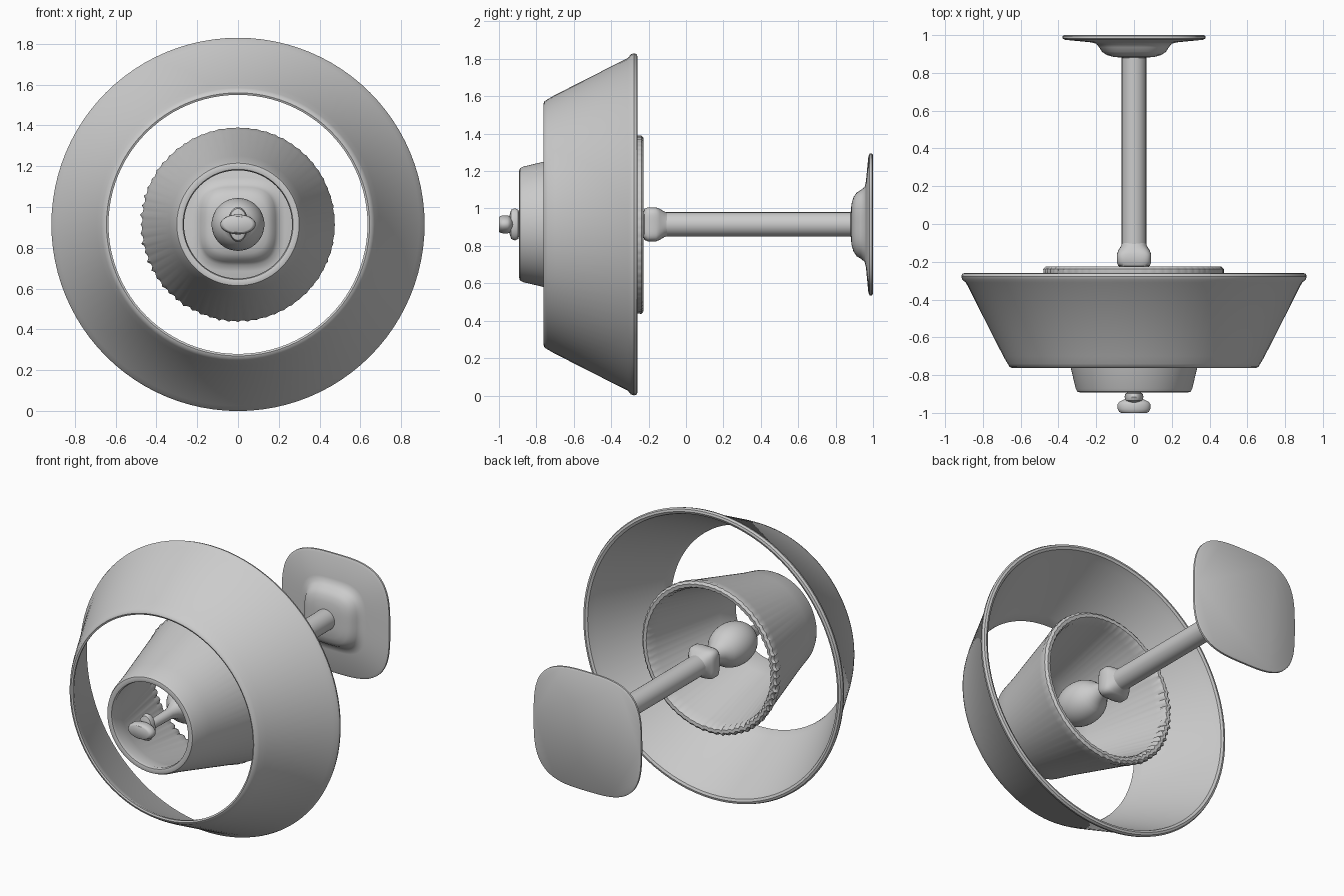
import bpy, bmesh, math, random

if "Cube" in bpy.data.objects:
    bpy.data.objects.remove(bpy.data.objects["Cube"])

CZ = 0.915  # height of the shared axis, which runs along y
random.seed(4)


def loft(name, profile, n=2.0, closed=False, seg=96, sx=1.0, sz=1.0, ripple=None):
    """Sweep (y, radius) points around the axis; n > 2 squares the section off."""
    bm = bmesh.new()
    rings = []
    for p in profile:
        y, r = p[0], p[1]
        e = p[2] if len(p) > 2 else n
        ring = []
        for i in range(seg):
            a = 2 * math.pi * i / seg
            c, s = math.cos(a), math.sin(a)
            k = r / (abs(c) ** e + abs(s) ** e) ** (1 / e)
            if ripple:
                k += ripple(i, a, y)
            ring.append(bm.verts.new((k * c * sx, y, CZ + k * s * sz)))
        rings.append(ring)
    pairs = list(zip(rings, rings[1:]))
    if closed:
        pairs.append((rings[-1], rings[0]))
    for a, b in pairs:
        for i in range(seg):
            j = (i + 1) % seg
            bm.faces.new((a[i], a[j], b[j], b[i]))
    if not closed:
        bm.faces.new(rings[0])
        bm.faces.new(rings[-1])
    bmesh.ops.recalc_face_normals(bm, faces=bm.faces)
    me = bpy.data.meshes.new(name)
    bm.to_mesh(me)
    bm.free()
    ob = bpy.data.objects.new(name, me)
    bpy.context.collection.objects.link(ob)
    bpy.ops.object.select_all(action='DESELECT')
    ob.select_set(True)
    bpy.context.view_layer.objects.active = ob
    bpy.ops.object.shade_smooth_by_angle(angle=math.radians(40))
    return ob


# Large flared outer shade, open at both ends
loft("outer_shade", [
    (-0.762, 0.645), (-0.757, 0.658), (-0.74, 0.669), (-0.70, 0.692),
    (-0.31, 0.890), (-0.295, 0.909), (-0.278, 0.915), (-0.263, 0.909),
    (-0.259, 0.895), (-0.266, 0.880), (-0.31, 0.862), (-0.70, 0.660),
    (-0.74, 0.638), (-0.757, 0.635)], closed=True)

# Small inner shade with a crinkled back rim, strongest on one side
jitter = [random.uniform(-0.5, 0.5) for _ in range(192)]


def crinkle(i, a, y):
    rim = max(0.0, min(1.0, (y + 0.30) / 0.05))
    side = 0.3 + 0.7 * max(0.0, math.cos(a - math.radians(205)))
    return 0.007 * rim * side * (math.cos(64 * a) + jitter[i])


loft("inner_shade", [
    (-0.892, 0.285), (-0.888, 0.300), (-0.87, 0.309), (-0.76, 0.335),
    (-0.30, 0.461), (-0.26, 0.474), (-0.238, 0.474), (-0.226, 0.460),
    (-0.228, 0.440), (-0.25, 0.428), (-0.30, 0.418), (-0.76, 0.292),
    (-0.87, 0.265), (-0.888, 0.270)], closed=True, seg=192, ripple=crinkle)

# Rounded-square wall plate with raised boss
loft("wall_plate", [
    (1.0, 0.370), (0.994, 0.379), (0.982, 0.379), (0.975, 0.365),
    (0.962, 0.23), (0.955, 0.200), (0.935, 0.184), (0.912, 0.170),
    (0.895, 0.145), (0.885, 0.110), (0.880, 0.06)], n=3.3)

# Straight support arm
loft("support_arm", [(0.90, 0.065), (-0.14, 0.065)], seg=48)

# Squared socket block at the end of the arm
loft("socket_block", [
    (-0.09, 0.060, 2), (-0.115, 0.068, 2.3), (-0.14, 0.083, 4),
    (-0.16, 0.091, 5), (-0.205, 0.091, 5), (-0.222, 0.083, 4),
    (-0.232, 0.055, 2.5)], seg=64)

# Teardrop bulb and the thin stem running forward from it
bulb = [(-0.22, 0.045), (-0.27, 0.047), (-0.31, 0.062)]
for i in range(13):
    t = math.radians(-55 + 120 * i / 12)
    bulb.append((-0.47 - 0.165 * math.sin(t), 0.13 * math.cos(t) ** 0.9))
bulb += [(-0.66, 0.041), (-0.70, 0.032), (-0.93, 0.028)]
loft("bulb_and_stem", bulb, seg=48)

# Crossed finial: upright wing behind, wide knob in front
loft("finial_wing", [
    (-0.89, 0.055), (-0.897, 0.078), (-0.915, 0.086), (-0.935, 0.078),
    (-0.945, 0.045)], seg=48, sx=0.58)
loft("finial_knob", [
    (-0.925, 0.045), (-0.942, 0.078), (-0.955, 0.087), (-0.98, 0.086),
    (-0.995, 0.078), (-1.0, 0.068)], seg=48, sz=0.56)
